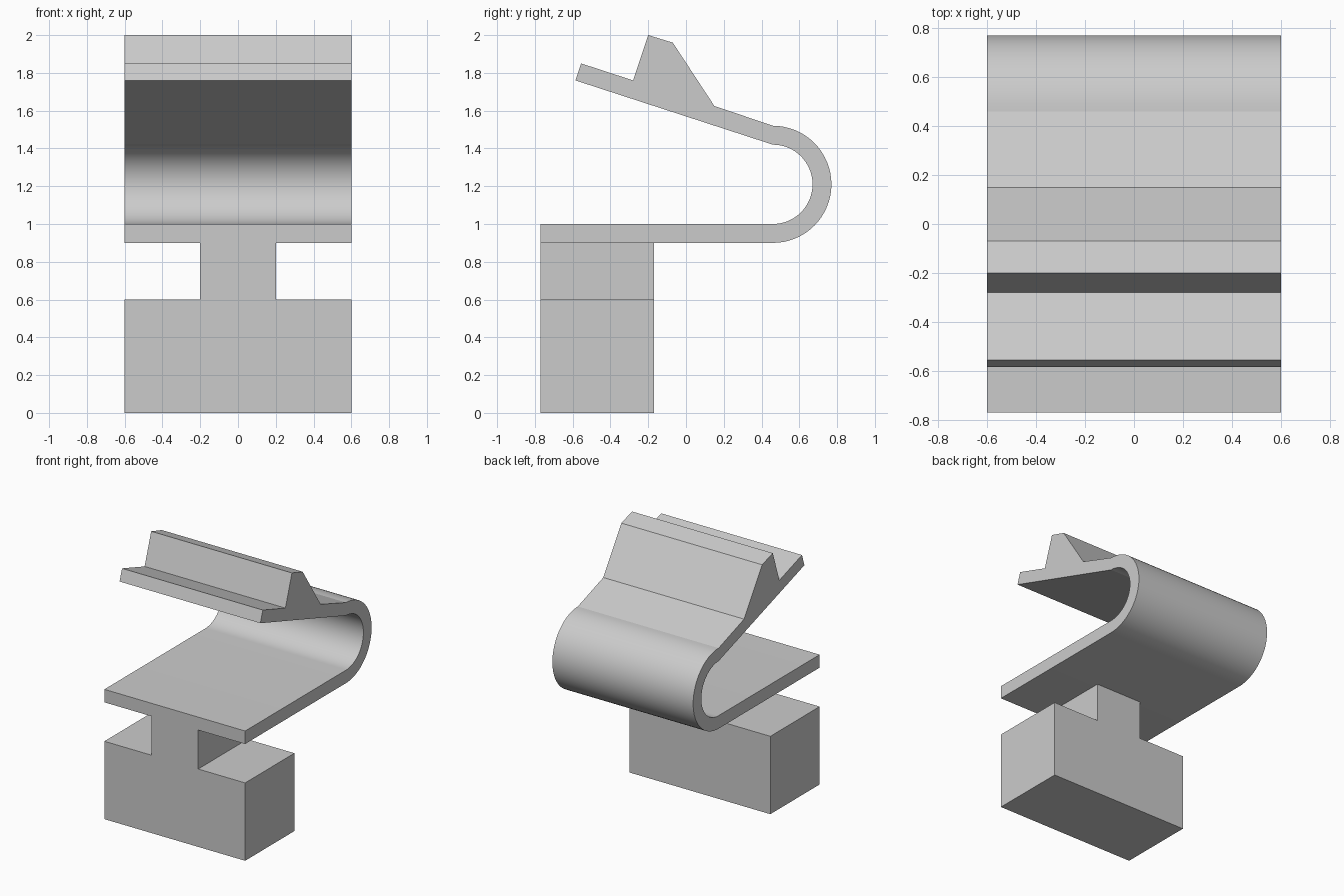
import bpy
import bmesh
from math import cos, sin, radians

cube = bpy.data.objects.get("Cube")
if cube:
    bpy.data.objects.remove(cube, do_unlink=True)

grey = bpy.data.materials.new("light grey")
grey.use_nodes = True
colour = (0.6, 0.6, 0.6, 1)
grey.diffuse_color = colour
grey.node_tree.nodes["Principled BSDF"].inputs["Base Color"].default_value = colour


def extrude(name, points, start, direction):
    """Sweep a closed outline along a direction into a solid."""
    bm = bmesh.new()
    face = bm.faces.new([bm.verts.new(start(a, b)) for a, b in points])
    swept = bmesh.ops.extrude_face_region(bm, geom=[face])["geom"]
    bmesh.ops.translate(bm, vec=direction,
                        verts=[v for v in swept if isinstance(v, bmesh.types.BMVert)])
    bmesh.ops.recalc_face_normals(bm, faces=bm.faces)
    mesh = bpy.data.meshes.new(name)
    bm.to_mesh(mesh)
    bm.free()
    mesh.materials.append(grey)
    obj = bpy.data.objects.new(name, mesh)
    bpy.context.collection.objects.link(obj)
    bpy.ops.object.select_all(action="DESELECT")
    obj.select_set(True)
    bpy.context.view_layer.objects.active = obj
    bpy.ops.object.shade_smooth_by_angle(angle=radians(14))
    return obj


def arc(radius, steps=32):
    """Half circle of the bend, from bottom to top."""
    angles = [radians(-90 + 180 * i / steps) for i in range(steps + 1)]
    return [(0.46 + radius * cos(t), 1.21 + radius * sin(t)) for t in angles]


# Folded clip: lower plate, round bend, sloping upper arm with a catch
catch = [(0.15, 1.625), (-0.07, 1.96), (-0.2, 2.0), (-0.28, 1.76)]
tip = [(-0.555, 1.85), (-0.585, 1.76)]
outline = [(-0.77, 0.9)] + arc(0.31) + catch + tip + arc(0.21)[::-1] + [(-0.77, 1.0)]
extrude("folded_clip", outline, lambda y, z: (-0.6, y, z), (1.2, 0, 0))

# Base block with a narrow neck below the plate
half = [(0.6, 0), (0.6, 0.6), (0.2, 0.6), (0.2, 0.9)]
mirrored = [(-x, z) for x, z in reversed(half)]
extrude("base_and_neck", half + mirrored, lambda x, z: (x, -0.77, z), (0, 0.6, 0))
